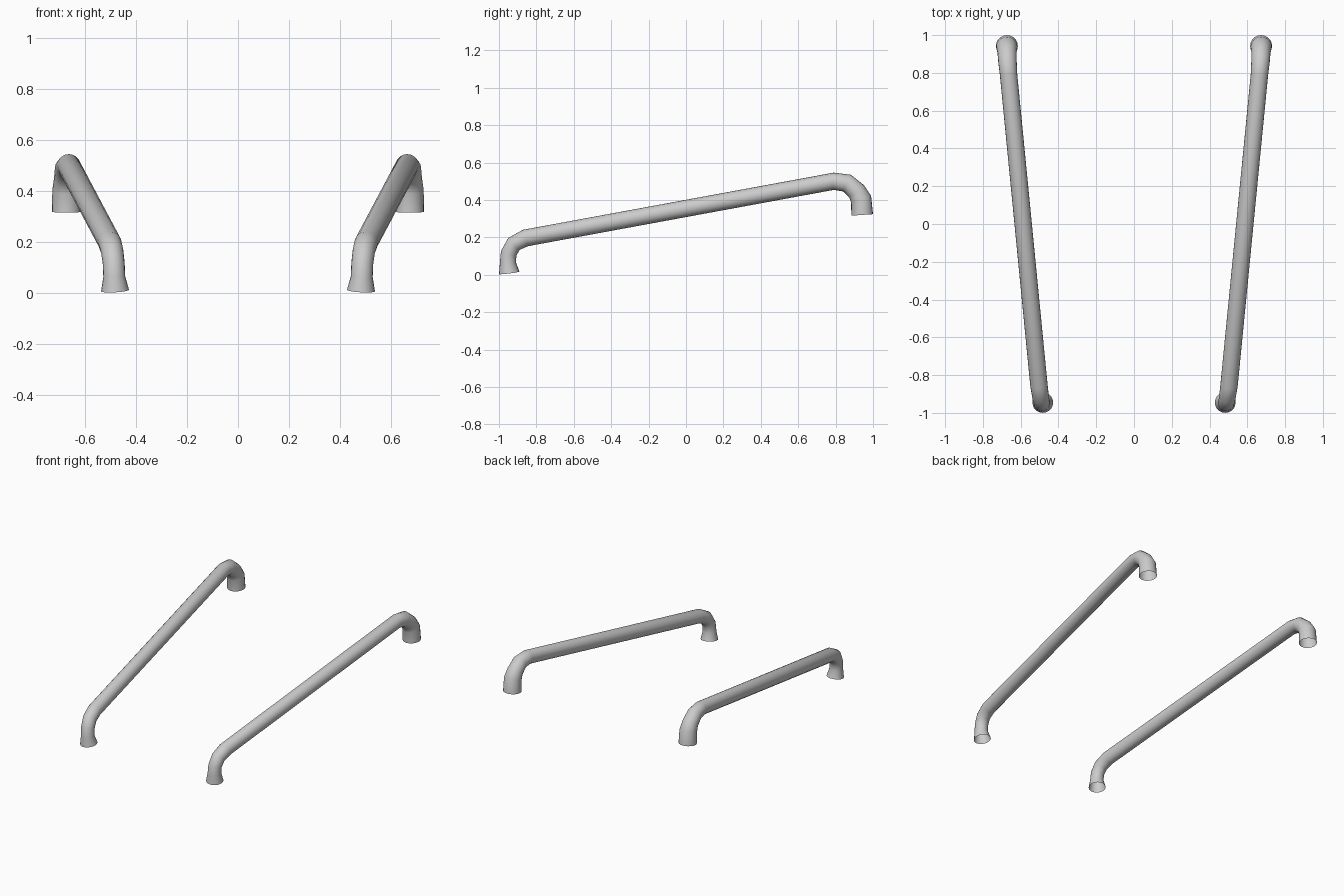
import bpy, bmesh
from math import cos, sin, tau
from mathutils import Vector

if "Cube" in bpy.data.objects:
    bpy.data.objects.remove(bpy.data.objects["Cube"])

metal = bpy.data.materials.new("grey_metal")
metal.use_nodes = True
grey = (0.6, 0.6, 0.6, 1)
metal.diffuse_color = grey
metal.node_tree.nodes["Principled BSDF"].inputs["Base Color"].default_value = grey

SIDES = 20
# Rail centreline from the flared front foot to the rear foot: x, y, z, radius
PATH = [
    (0.483, -0.945, 0.010, 0.055),
    (0.486, -0.952, 0.065, 0.043),
    (0.488, -0.948, 0.115, 0.043),
    (0.494, -0.920, 0.165, 0.044),
    (0.503, -0.857, 0.197, 0.046),
    (0.664, 0.790, 0.500, 0.046),
    (0.670, 0.862, 0.490, 0.049),
    (0.672, 0.912, 0.447, 0.051),
    (0.673, 0.936, 0.405, 0.056),
    (0.673, 0.942, 0.320, 0.058),
]


def make_rail(name, side):
    """Sweep a ring along the centreline, leaving both feet open."""
    pts = [Vector((side * x, y, z)) for x, y, z, r in PATH]
    bm = bmesh.new()
    rings = []
    for i, p in enumerate(pts):
        before = (p - pts[max(i - 1, 0)]).normalized()
        after = (pts[min(i + 1, len(pts) - 1)] - p).normalized()
        tangent = (before + after).normalized()
        across = Vector((1, 0, 0))
        across = (across - tangent * across.dot(tangent)).normalized()
        up = tangent.cross(across)
        r = PATH[i][3]
        rings.append([bm.verts.new(p + r * (across * cos(tau * k / SIDES) + up * sin(tau * k / SIDES)))
                      for k in range(SIDES)])
    for a, b in zip(rings, rings[1:]):
        for k in range(SIDES):
            n = (k + 1) % SIDES
            face = bm.faces.new((a[k], a[n], b[n], b[k]))
            face.smooth = True
    mesh = bpy.data.meshes.new(name)
    bm.to_mesh(mesh)
    bm.free()
    mesh.materials.append(metal)
    rail = bpy.data.objects.new(name, mesh)
    bpy.context.collection.objects.link(rail)


make_rail("left_handrail", 1)
make_rail("right_handrail", -1)
